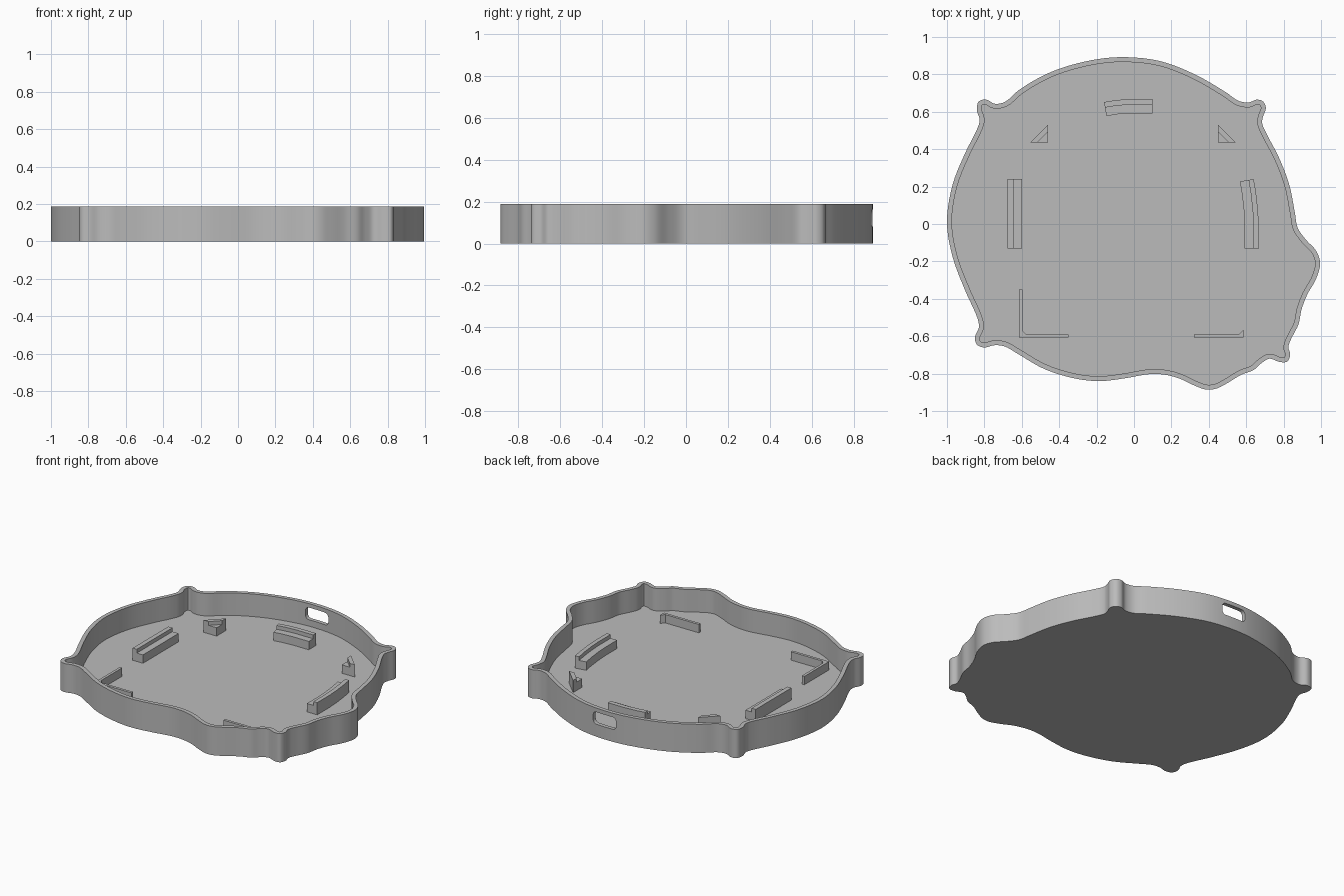
import bpy
import bmesh
import math
from mathutils import Vector

HEIGHT = 0.188
FLOOR = 0.04
WALL = 0.026
LEDGE = 0.095
RAIL = 0.12

default_cube = bpy.data.objects.get("Cube")
if default_cube:
    bpy.data.objects.remove(default_cube, do_unlink=True)

# One plain grey plastic
grey = bpy.data.materials.new("grey plastic")
grey.use_nodes = True
grey_colour = (0.5, 0.5, 0.5, 1)
grey.diffuse_color = grey_colour
grey.node_tree.nodes["Principled BSDF"].inputs["Base Color"].default_value = grey_colour


def add_object(name, bm):
    """Turn a bmesh into a grey object with outward normals."""
    bmesh.ops.recalc_face_normals(bm, faces=bm.faces)
    mesh = bpy.data.meshes.new(name)
    bm.to_mesh(mesh)
    bm.free()
    mesh.materials.append(grey)
    obj = bpy.data.objects.new(name, mesh)
    bpy.context.collection.objects.link(obj)
    return obj


def smooth(obj):
    bpy.ops.object.select_all(action="DESELECT")
    obj.select_set(True)
    bpy.context.view_layer.objects.active = obj
    bpy.ops.object.shade_smooth_by_angle(angle=math.radians(30))


def closed_spline(points, steps):
    """Centripetal Catmull-Rom curve through a closed ring of points."""
    points = [Vector(p) for p in points]
    count = len(points)
    curve = []
    for i in range(count):
        a, b, c, d = (points[(i + k) % count] for k in (-1, 0, 1, 2))
        ta = 0
        tb = ta + math.sqrt((b - a).length)
        tc = tb + math.sqrt((c - b).length)
        td = tc + math.sqrt((d - c).length)
        for s in range(steps):
            t = tb + (tc - tb) * s / steps
            ab = a.lerp(b, (t - ta) / (tb - ta))
            bc = b.lerp(c, (t - tb) / (tc - tb))
            cd = c.lerp(d, (t - tc) / (td - tc))
            abc = ab.lerp(bc, (t - ta) / (tc - ta))
            bcd = bc.lerp(cd, (t - tb) / (td - tb))
            curve.append(abc.lerp(bcd, (t - tb) / (tc - tb)))
    return curve


def offset_path(path, distance, closed=False):
    """Shift a path to its right-hand side, mitred at the corners."""
    count = len(path)
    shifted = []
    for i, point in enumerate(path):
        before = path[i - 1] if closed or i > 0 else None
        after = path[(i + 1) % count] if closed or i < count - 1 else None
        into = (point - before).normalized() if before is not None else None
        out = (after - point).normalized() if after is not None else into
        into = into if into is not None else out
        along = (into + out).normalized()
        normal = Vector((along.y, -along.x))
        shifted.append(point + normal * distance / max(along.dot(out), 0.5))
    return shifted


def sweep(name, path, section):
    """Sweep a closed (offset, height) section along an open path."""
    path = [Vector(p) for p in path]
    bm = bmesh.new()
    rails = [[bm.verts.new((p.x, p.y, z)) for p in offset_path(path, off)]
             for off, z in section]
    for k, rail in enumerate(rails):
        following = rails[(k + 1) % len(rails)]
        for i in range(len(path) - 1):
            bm.faces.new((rail[i], rail[i + 1], following[i + 1], following[i]))
    for end in (0, -1):
        bm.faces.new([rail[end] for rail in rails])
    return add_object(name, bm)


def prism(name, outline, low, high):
    bm = bmesh.new()
    base = bm.faces.new([bm.verts.new((x, y, low)) for x, y in outline])
    extruded = bmesh.ops.extrude_face_region(bm, geom=[base], use_keep_orig=True)
    top = [v for v in extruded["geom"] if isinstance(v, bmesh.types.BMVert)]
    bmesh.ops.translate(bm, verts=top, vec=(0, 0, high - low))
    return add_object(name, bm)


# Outline of the tray, clockwise from the back
back_edge = [(-.45, .81), (-.265, .868), (-.08, .892), (.135, .872), (.325, .8), (.49, .705)]
back_left_ear = [(.56, .658), (.615, .65), (.655, .665), (.69, .655), (.705, .62),
                 (.69, .575), (.685, .54)]
left_edge = [(.71, .48), (.775, .355), (.83, .21), (.86, .06)]
left_bulge = [(.875, -.02), (.92, -.085), (.975, -.145), (.995, -.21), (.975, -.29),
              (.925, -.38), (.895, -.46), (.88, -.535)]
front_left_ear = [(.84, -.615), (.825, -.66), (.835, -.695), (.82, -.735), (.78, -.738),
                  (.725, -.72), (.68, -.745), (.64, -.78)]
front_bulge = [(.575, -.805), (.5, -.85), (.44, -.88), (.385, -.885), (.315, -.86),
               (.24, -.825), (.16, -.805)]
front_edge = [(.08, -.803), (-.05, -.825), (-.185, -.84), (-.32, -.825), (-.48, -.775),
              (-.62, -.695)]
front_right_ear = [(-.69, -.655), (-.745, -.648), (-.8, -.66), (-.84, -.645), (-.85, -.605),
                   (-.83, -.555), (-.835, -.51)]
right_edge = [(-.905, -.35), (-.97, -.175), (-1, .01), (-.97, .21), (-.9, .385)]
back_right_ear = [(-.84, .505), (-.825, .555), (-.84, .61), (-.83, .655), (-.79, .665),
                  (-.745, .643), (-.69, .653), (-.61, .72)]
outline = closed_spline(back_edge + back_left_ear + left_edge + left_bulge + front_left_ear
                        + front_bulge + front_edge + front_right_ear + right_edge
                        + back_right_ear, 5)
inner = offset_path(outline, WALL, closed=True)

# Tray: underside, outer wall, rim, inner wall and floor
bm = bmesh.new()
rings = [[bm.verts.new((p.x, p.y, z)) for p in ring]
         for ring, z in ((outline, 0), (outline, HEIGHT), (inner, HEIGHT), (inner, FLOOR))]
for lower, upper in zip(rings, rings[1:]):
    for i in range(len(lower)):
        bm.faces.new((lower[i - 1], lower[i], upper[i], upper[i - 1]))
bm.faces.new(rings[0])
bm.faces.new(rings[-1])
tray = add_object("tray", bm)

# Rounded cable slot through the back wall
bm = bmesh.new()
bmesh.ops.create_cube(bm, size=1)
bmesh.ops.scale(bm, vec=(0.17, 0.2, 0.08), verts=bm.verts)
bmesh.ops.translate(bm, vec=(-0.03, 0.88, 0.122), verts=bm.verts)
corners = [e for e in bm.edges if abs(e.verts[0].co.y - e.verts[1].co.y) > 0.1]
bmesh.ops.bevel(bm, geom=corners, offset=0.025, segments=5, profile=0.5, affect="EDGES")
cutter = add_object("slot_cutter", bm)
cutter.hide_render = True
cut = tray.modifiers.new("slot", "BOOLEAN")
cut.operation = "DIFFERENCE"
cut.solver = "EXACT"
cut.object = cutter
bpy.context.view_layer.objects.active = tray
bpy.ops.object.modifier_apply(modifier=cut.name)
bpy.data.objects.remove(cutter, do_unlink=True)
smooth(tray)

# Stepped clips: a tall outer rail with a lower ledge inside it
BASE = FLOOR - 0.005


def stepped(rail_width, depth):
    return [(0, BASE), (0, RAIL), (rail_width, RAIL), (rail_width, LEDGE),
            (depth, LEDGE), (depth, BASE)]


sweep("right_clip", [(-.675, -.13), (-.675, .24)], stepped(0.03, 0.075))
left_path = [(.64, .24), (.652, .17), (.662, .08), (.667, 0), (.667, -.13)]
smooth(sweep("left_clip", left_path, stepped(0.028, 0.075)))
back_path = [(-.16, .652), (-.1, .662), (-.03, .668), (.1, .668)]
smooth(sweep("back_clip", back_path, stepped(0.03, 0.076)))

# Triangular corner supports with a rail along the slanted side
for side, name in ((-1, "right"), (1, "left")):
    def place(points):
        return [(side * x - 0.005, y) for x, y in points]

    prism(name + "_corner_ledge", place([(.455, .435), (.55, .435), (.455, .53)]), BASE, LEDGE)
    prism(name + "_corner_rail",
          place([(.513, .435), (.55, .435), (.455, .53), (.455, .493)]), BASE, RAIL)

# Thin corner brackets at the front
bracket = [(0, BASE), (0, LEDGE), (0.018, LEDGE), (0.018, BASE)]
sweep("front_right_bracket", [(-.35, -.608), (-.615, -.608), (-.615, -.35)], bracket)
sweep("front_left_bracket", [(.585, -.608), (.32, -.608)], bracket)
for name, corner, reach in (("right", -.6, .025), ("left", .585, -.025)):
    prism("front_" + name + "_gusset",
          [(corner, -.592), (corner + reach, -.592), (corner, -.567)], BASE, LEDGE)
